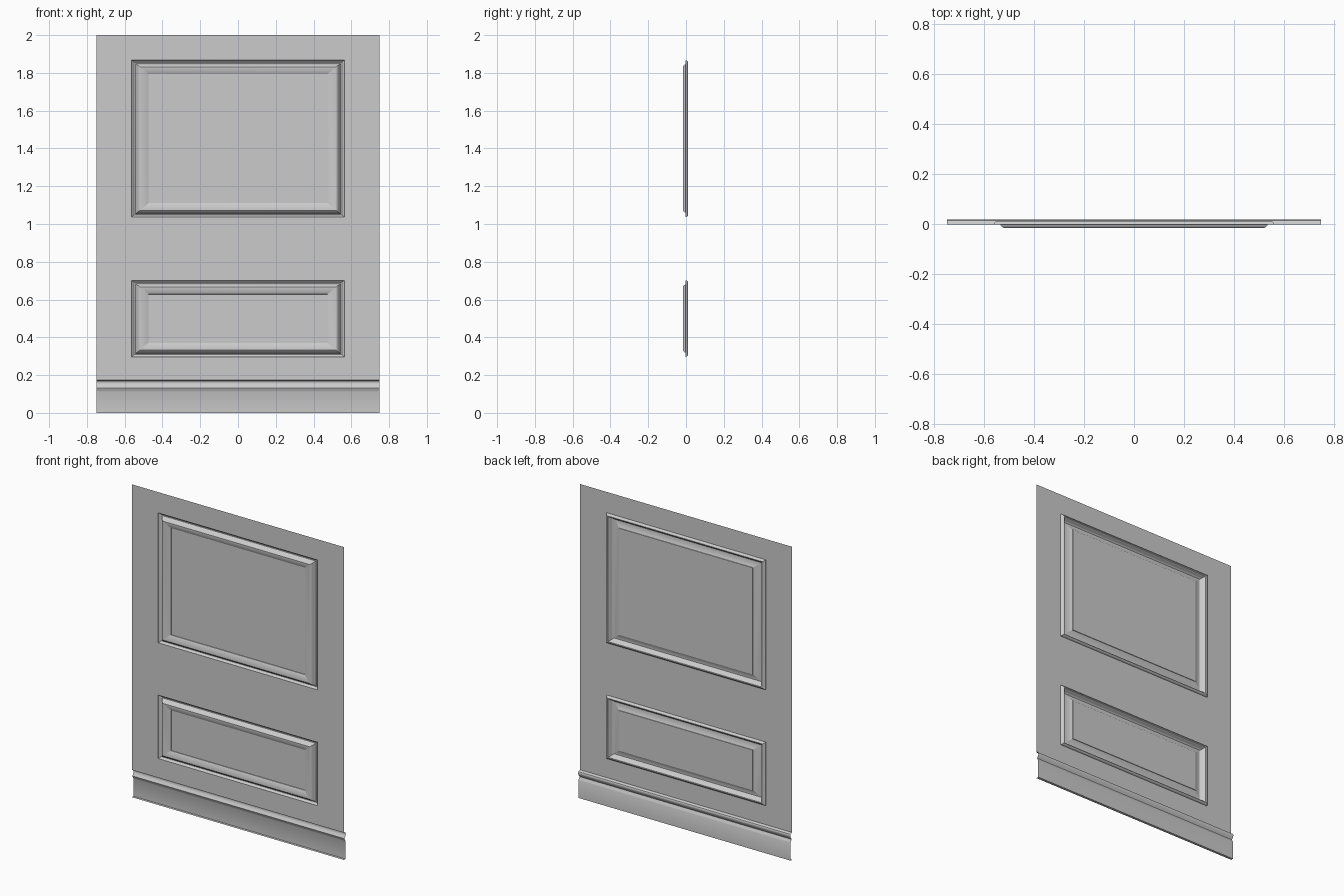
import bpy

if "Cube" in bpy.data.objects:
    bpy.data.objects.remove(bpy.data.objects["Cube"])

W = -0.002                      # depth of the flat wall sheet (decorated side faces +y)
HALF, TOP, BASE = 0.75, 2.0, 0.174
PX = 0.563                      # half width of the panel openings
PANELS = {"upper_panel": (1.037, 1.867), "lower_panel": (0.297, 0.702)}


def make(name, verts, faces, angle=0.5):
    me = bpy.data.meshes.new(name)
    me.from_pydata(verts, [], faces)
    me.update()
    ob = bpy.data.objects.new(name, me)
    bpy.context.collection.objects.link(ob)
    bpy.ops.object.select_all(action='DESELECT')
    ob.select_set(True)
    bpy.context.view_layer.objects.active = ob
    bpy.ops.object.shade_smooth_by_angle(angle=angle)
    return ob


# Flat wall sheet: a 3-column grid with the two panel openings left out
xs = [-HALF, -PX, PX, HALF]
zs = sorted([BASE, TOP] + [z for pair in PANELS.values() for z in pair])
verts = [(x, W, z) for z in zs for x in xs]
faces = []
for r in range(len(zs) - 1):
    for c in range(3):
        if c == 1 and r in (1, 3):
            continue
        a = r * 4 + c
        faces.append((a, a + 4, a + 5, a + 1))
make("wall_sheet", verts, faces)

# Raised panels: nested rectangular loops (inset, depth) from frame moulding to field
PROFILE = [(0, W), (0.001, 0.003), (0.006, 0.009), (0.011, 0.0115), (0.016, 0.010),
           (0.021, 0.003), (0.024, -0.007), (0.029, -0.013), (0.035, -0.017),
           (0.039, -0.017), (0.073, -0.001), (0.074, 0.002)]
for name, (z0, z1) in PANELS.items():
    verts, faces = [], []
    for d, y in PROFILE:
        x = PX - d * 1.22
        verts += [(-x, y, z0 + d), (x, y, z0 + d), (x, y, z1 - d), (-x, y, z1 - d)]
    for i in range(len(PROFILE) - 1):
        for k in range(4):
            a, b = i * 4 + k, i * 4 + (k + 1) % 4
            faces.append((a, a + 4, b + 4, b))
    n = len(verts)
    faces.append((n - 1, n - 2, n - 3, n - 4))
    make(name, verts, faces)

# Skirting board: open profile (depth, height) swept across the full width
SKIRT = [(W, BASE), (0.009, 0.172), (0.015, 0.168), (0.0175, 0.162), (0.0175, 0.156),
         (0.014, 0.146), (0.007, 0.137), (0.005, 0.133), (0.006, 0.129),
         (0.012, 0.119), (0.0145, 0.113), (0.0145, 0), (W, 0)]
verts = [(x, y, z) for y, z in SKIRT for x in (-HALF, HALF)]
faces = [(2 * i, 2 * i + 1, 2 * i + 3, 2 * i + 2) for i in range(len(SKIRT) - 1)]
make("skirting_board", verts, faces)
